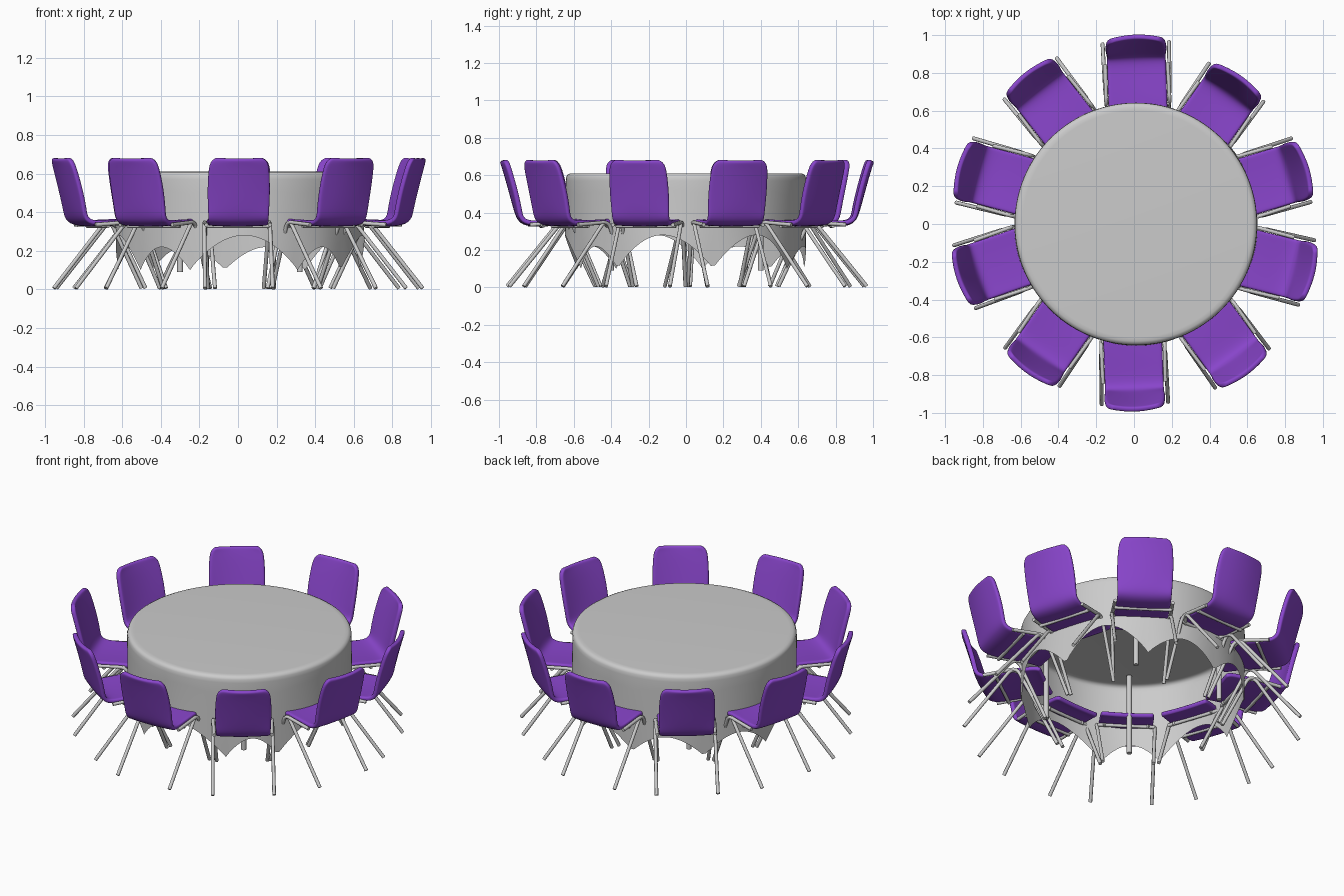
import bpy, bmesh
from math import sin, cos, pi, radians
from mathutils import Vector

if "Cube" in bpy.data.objects:
    bpy.data.objects.remove(bpy.data.objects["Cube"])

purple = bpy.data.materials.new("purple")
purple.diffuse_color = (0.25, 0.06, 0.60, 1)
purple.use_nodes = True
purple.node_tree.nodes["Principled BSDF"].inputs["Base Color"].default_value = purple.diffuse_color


def add(name, mesh, mat=None):
    ob = bpy.data.objects.new(name, mesh)
    bpy.context.collection.objects.link(ob)
    if mat and not mesh.materials:
        mesh.materials.append(mat)
    return ob


def loft(name, rows, closed=False):
    """Mesh through equal-length rows of points."""
    bm = bmesh.new()
    vs = [[bm.verts.new(p) for p in row] for row in rows]
    n = len(rows[0])
    for a, b in zip(vs, vs[1:]):
        for i in range(n if closed else n - 1):
            j = (i + 1) % n
            bm.faces.new((a[i], a[j], b[j], b[i]))
    if closed:
        bm.faces.new(vs[0])
    bmesh.ops.recalc_face_normals(bm, faces=bm.faces)
    me = bpy.data.meshes.new(name)
    bm.to_mesh(me)
    bm.free()
    me.shade_smooth()
    return me


def baked(ob):
    """Evaluate modifiers or curves into a mesh that can be shared."""
    bpy.context.view_layer.update()
    me = bpy.data.meshes.new_from_object(ob.evaluated_get(bpy.context.evaluated_depsgraph_get()))
    bpy.data.objects.remove(ob)
    me.shade_smooth()
    return me


# Tablecloth: round top, vertical drape, irregular pointed hem
lobes = [13, 58, 97, 135, 172, 216, 246, 298, 325, 373]
CX, R = 0.01, 0.642


def hem(deg):
    d = (deg - 13) % 360 + 13
    for a, b in zip(lobes, lobes[1:]):
        if a <= d <= b:
            t = (d - a) / (b - a)
            high = 0.28 if b - a > 43 else 0.22
            return 0.10 + (high - 0.10) * sin(pi * t) ** 0.9
    return 0.2


N = 180
rows = []
for r, z in [(0.60, 0.61), (0.62, 0.609), (0.634, 0.602), (0.64, 0.59), (R, 0.57)]:
    rows.append([(CX + r * cos(2 * pi * i / N), r * sin(2 * pi * i / N), z) for i in range(N)])
for k in range(1, 7):
    f = k / 6
    row = []
    for i in range(N):
        a = 2 * pi * i / N
        h = hem(i * 360 / N)
        r = R - 0.06 * f * f * (0.2 - h)
        row.append((CX + r * cos(a), r * sin(a), 0.57 + (h - 0.57) * f))
    rows.append(row)
cloth = add("tablecloth", loft("tablecloth", rows, closed=True))
bpy.context.view_layer.objects.active = cloth
cloth.select_set(True)
bpy.ops.object.shade_smooth_by_angle(angle=radians(40))

# Table legs
for sx in (-1, 1):
    for sy in (-1, 1):
        bpy.ops.mesh.primitive_cylinder_add(vertices=16, radius=0.015, depth=0.51,
                                            location=(CX + sx * 0.31, sy * 0.40, 0.345))
        bpy.context.object.name = "table_leg"
        bpy.ops.object.shade_smooth_by_angle(angle=radians(40))

# Chair shell: local +y points away from the table, y is measured from the table centre
profile = [(0.49, 0.345, 0.145), (0.51, 0.358, 0.155), (0.60, 0.362, 0.155), (0.74, 0.355, 0.155),
           (0.83, 0.35, 0.155), (0.868, 0.368, 0.155), (0.885, 0.42, 0.157), (0.912, 0.52, 0.16),
           (0.94, 0.62, 0.155), (0.955, 0.665, 0.147), (0.962, 0.683, 0.115)]
rows = []
for y, z, w in profile:
    back = min(1, max(0, (z - 0.36) / 0.08))
    rows.append([(u * w, y - 0.02 * back * u * u, z + 0.006 * (1 - back) * u * u)
                 for u in (-1, -0.88, -0.45, 0, 0.45, 0.88, 1)])
shell = add("shell", loft("shell", rows), purple)
up = shell.data.polygons[10].normal.z > 0
sol = shell.modifiers.new("thickness", 'SOLIDIFY')
sol.thickness = 0.028
sol.offset = -1 if up else 1
sub = shell.modifiers.new("smooth", 'SUBSURF')
sub.levels = sub.render_levels = 2
shell_mesh = baked(shell)


def rounded(pts, r=0.035):
    """Replace inner corners of a path by short arcs."""
    pts = [Vector(p) for p in pts]
    out = [pts[0]]
    for a, b, c in zip(pts, pts[1:], pts[2:]):
        p, q = b + (a - b).normalized() * r, b + (c - b).normalized() * r
        for t in (0, 0.25, 0.5, 0.75, 1):
            out.append(p * (1 - t) ** 2 + b * 2 * t * (1 - t) + q * t * t)
    return out + [pts[-1]]


# Chair frame: bent rear legs with rails, front legs and cross bars
cu = bpy.data.curves.new("frame", 'CURVE')
cu.dimensions = '3D'
cu.bevel_depth = 0.0105
cu.bevel_resolution = 2
cu.use_fill_caps = True
paths = []
for s in (-1, 1):
    paths.append(rounded([(s * 0.176, 0.94, 0.006), (s * 0.17, 0.66, 0.352), (s * 0.12, 0.60, 0.325)]))
    paths.append(rounded([(s * 0.145, 0.47, 0.006), (s * 0.168, 0.63, 0.35), (s * 0.165, 0.83, 0.335)]))
for y in (0.61, 0.76):
    paths.append([(-0.165, y, 0.328), (0.165, y, 0.328)])
for path in paths:
    sp = cu.splines.new('POLY')
    sp.points.add(len(path) - 1)
    for pt, co in zip(sp.points, path):
        pt.co = (*co, 1)
frame_mesh = baked(add("frame", cu))

# Ten chairs: azimuth, outer radius, facing direction
chairs = [(-90, 0.985, -88), (-53, 0.99, -54), (-16, 0.985, -14), (18, 0.965, 17), (54, 0.96, 55),
          (89, 0.995, 92), (125, 0.98, 128), (162, 0.975, 165), (197, 0.975, 199), (234.5, 0.965, 235)]
PIVOT = 0.8
for az, rad, yaw in chairs:
    a, th = radians(az), radians(yaw - 90)
    r = PIVOT + rad - 0.975
    centre = Vector((r * cos(a), r * sin(a), 0))
    loc = centre - PIVOT * Vector((-sin(th), cos(th), 0))
    for name, me in (("chair_shell", shell_mesh), ("chair_frame", frame_mesh)):
        ob = add(name, me)
        ob.location = loc
        ob.rotation_euler.z = th
